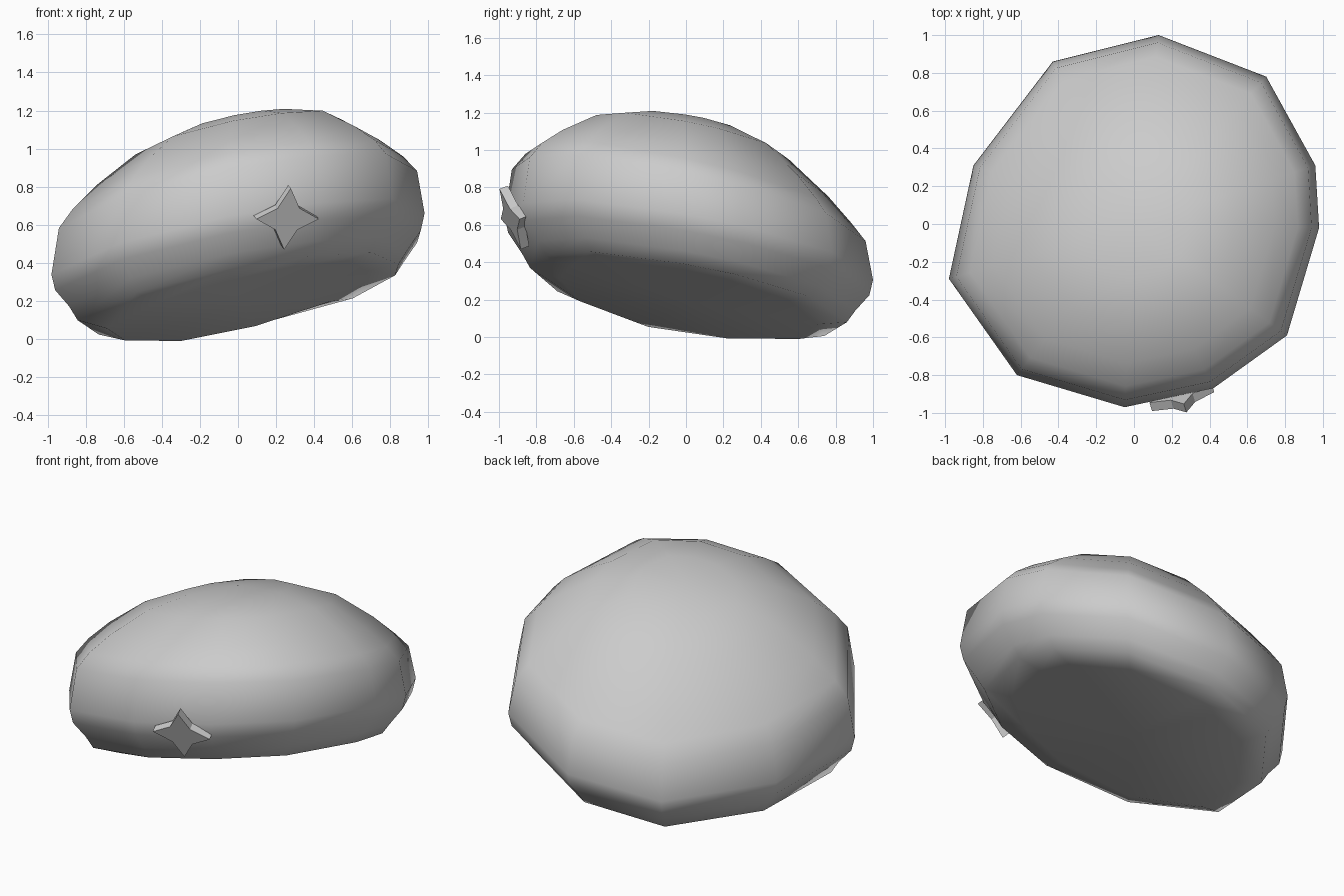
import bpy, bmesh, math
from mathutils import Vector, Matrix

if "Cube" in bpy.data.objects:
    bpy.data.objects.remove(bpy.data.objects["Cube"], do_unlink=True)

grey = bpy.data.materials.new("felt grey")
grey.use_nodes = True
colour = (0.6, 0.6, 0.6, 1)
grey.diffuse_color = colour
grey.node_tree.nodes["Principled BSDF"].inputs["Base Color"].default_value = colour


def finish(name, bm, smooth):
    bmesh.ops.recalc_face_normals(bm, faces=bm.faces)
    mesh = bpy.data.meshes.new(name)
    bm.to_mesh(mesh)
    bm.free()
    mesh.materials.append(grey)
    for poly in mesh.polygons:
        poly.use_smooth = smooth
    obj = bpy.data.objects.new(name, mesh)
    bpy.context.collection.objects.link(obj)
    return obj


# Soft cap: one outline, scaled per ring and leaned to the back right
outline = [(.13, 1), (-.43, .86), (-.85, .31), (-.98, -.29), (-.62, -.8), (-.05, -.97),
           (.42, -.87), (.81, -.59), (.98, -.02), (.96, .31), (.7, .78)]
# Each ring: scale, height on the axis, rise along x, fall along y
profile = [(.7, .185, .25, .2), (.86, .22, .2, .19), (.905, .29, .19, .19),
           (.98, .385, .19, .19), (1, .47, .19, .19), (.96, .7, .19, .22),
           (.885, .79, .19, .23), (.76, .9, .19, .22), (.55, 1.045, .2, .2),
           (.3, 1.13, .2, .17)]

bm = bmesh.new()
rings = []
for s, h, a, b in profile:
    rings.append([bm.verts.new((x * s, y * s, h + s * (a * x - b * y))) for x, y in outline])
count = len(outline)
for low, high in zip(rings, rings[1:]):
    for i in range(count):
        j = (i + 1) % count
        bm.faces.new((low[i], low[j], high[j], high[i]))
# Crown and closed underside
for ring, h in ((rings[-1], 1.155), (rings[0], .195)):
    centre = bm.verts.new((0, 0, h))
    for i in range(count):
        bm.faces.new((ring[i], ring[(i + 1) % count], centre))
finish("cap", bm, True)

# Four-pointed badge on the front
bm = bmesh.new()
points = []
for i in range(8):
    r = .085 if i % 2 else .172
    a = i * math.pi / 4
    points.append(bm.verts.new((r * math.cos(a), r * math.sin(a), 0)))
face = bm.faces.new(points)
back = bmesh.ops.extrude_face_region(bm, geom=[face])["geom"]
bmesh.ops.translate(bm, verts=[v for v in back if isinstance(v, bmesh.types.BMVert)],
                    vec=(0, 0, -.05))
across = Vector((.95, .29, 0)).normalized()
out = across.cross(Vector((0, -.36, .93))).normalized()
up = out.cross(across)
turn = Matrix((across, up, out)).transposed().to_4x4()
bm.transform(Matrix.Translation((.26, -.94, .63)) @ turn)
finish("star_badge", bm, False)
